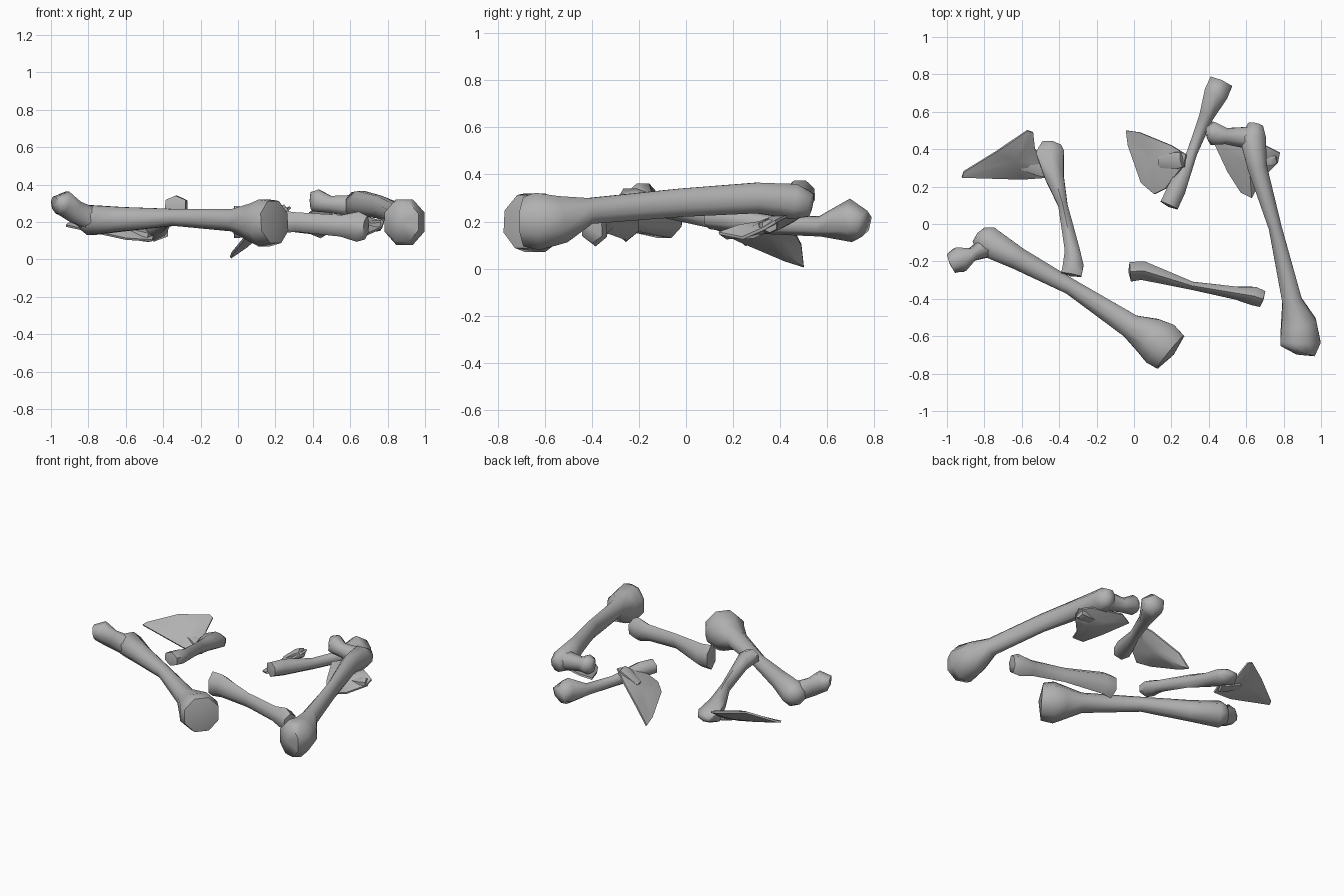
import bpy, bmesh, math
from mathutils import Vector

old = bpy.data.objects.get("Cube")
if old:
    bpy.data.objects.remove(old, do_unlink=True)

bone_grey = bpy.data.materials.new("bone_grey")
bone_grey.use_nodes = True
GREY = (0.44, 0.44, 0.44, 1)
bone_grey.diffuse_color = GREY
bone_grey.node_tree.nodes["Principled BSDF"].inputs["Base Color"].default_value = GREY


def finish(name, bm, angle):
    bmesh.ops.recalc_face_normals(bm, faces=bm.faces)
    mesh = bpy.data.meshes.new(name)
    bm.to_mesh(mesh)
    bm.free()
    mesh.materials.append(bone_grey)
    ob = bpy.data.objects.new(name, mesh)
    bpy.context.collection.objects.link(ob)
    bpy.ops.object.select_all(action='DESELECT')
    ob.select_set(True)
    bpy.context.view_layer.objects.active = ob
    bpy.ops.object.shade_smooth_by_angle(angle=math.radians(angle))


def loft(bm, stations, sides=8):
    """Skin rings along a path; each station is x, y, z, half width, half height."""
    pts = [Vector(s[:3]) for s in stations]
    rings = []
    for i, s in enumerate(stations):
        t = (pts[min(i + 1, len(pts) - 1)] - pts[max(i - 1, 0)]).normalized()
        side = t.cross(Vector((0, 0, 1))).normalized()
        up = side.cross(t)
        ring = []
        for k in range(sides):
            a = math.tau * (k + 0.5) / sides
            fit = 1 / math.cos(math.pi / sides)
            ring.append(bm.verts.new(pts[i] + fit * (side * s[3] * math.cos(a) + up * s[4] * math.sin(a))))
        rings.append(ring)
    for a, b in zip(rings, rings[1:]):
        for k in range(sides):
            j = (k + 1) % sides
            bm.faces.new((a[k], a[j], b[j], b[k]))
    # Low domes close both ends
    for ring, p, q, s in ((rings[0], pts[0], pts[1], stations[0]),
                          (rings[-1], pts[-1], pts[-2], stations[-1])):
        tip = bm.verts.new(p + (p - q).normalized() * 0.2 * s[3])
        for k in range(sides):
            bm.faces.new((ring[k], ring[(k + 1) % sides], tip))


def bone(name, *paths, sides=8):
    bm = bmesh.new()
    for path in paths:
        loft(bm, path, sides)
    finish(name, bm, 65)


def blade(name, outline, bulge, socket):
    """Thin shoulder blade with a raised middle and a thick joint socket."""
    bm = bmesh.new()
    pts = [Vector(p) for p in outline]
    mid = sum(pts, Vector()) / len(pts)
    normal = Vector()
    for a, b in zip(pts, pts[1:] + pts[:1]):
        normal += (a - mid).cross(b - mid)
    normal.normalize()
    n = len(pts)
    rims = []
    for s in (-1, 1):
        rim = [bm.verts.new(p + normal * s * 0.006) for p in pts]
        inner = [bm.verts.new(p.lerp(mid, 0.5) + normal * s * bulge) for p in pts]
        centre = bm.verts.new(mid + normal * s * bulge * 1.1)
        for k in range(n):
            j = (k + 1) % n
            bm.faces.new((rim[k], rim[j], inner[j], inner[k]))
            bm.faces.new((inner[k], inner[j], centre))
        rims.append(rim)
    for k in range(n):
        j = (k + 1) % n
        bm.faces.new((rims[0][k], rims[0][j], rims[1][j], rims[1][k]))
    loft(bm, socket, 6)
    finish(name, bm, 45)


# Thigh bones: shaft with knee end, then the hip head on its neck
bone("right_thigh_bone",
     [(-.83, -.055, .21, .05, .05), (-.79, -.09, .21, .083, .08), (-.62, -.185, .215, .06, .065),
      (-.34, -.335, .225, .043, .045), (-.02, -.545, .21, .065, .06), (.08, -.6, .2, .105, .1),
      (.14, -.64, .195, .125, .125), (.195, -.685, .2, .113, .113)],
     [(-.975, -.21, .29, .055, .045), (-.93, -.19, .3, .068, .065),
      (-.87, -.165, .255, .033, .06), (-.77, -.115, .21, .06, .06)])
bone("left_thigh_bone",
     [(.65, .53, .27, .04, .05), (.635, .46, .285, .07, .075), (.66, .3, .3, .052, .065),
      (.755, -.02, .28, .035, .06), (.845, -.41, .245, .053, .055), (.88, -.53, .21, .095, .1),
      (.89, -.63, .2, .108, .122), (.875, -.68, .2, .095, .105)],
     [(.39, .48, .315, .035, .045), (.42, .485, .315, .062, .06),
      (.49, .47, .295, .043, .045), (.62, .46, .285, .06, .06)])

# Smaller limb bones
bone("right_arm_bone",
     [(-.44, .435, .15, .05, .022), (-.45, .385, .15, .075, .048), (-.425, .25, .18, .05, .045),
      (-.38, .1, .22, .025, .04), (-.33, -.14, .27, .04, .038), (-.325, -.22, .29, .055, .045),
      (-.335, -.27, .295, .055, .04)], sides=6)
bone("centre_arm_bone",
     [(-.02, -.255, .2, .053, .075), (.05, -.25, .2, .05, .07), (.31, -.33, .2, .022, .045),
      (.55, -.37, .18, .035, .05), (.64, -.385, .175, .05, .07), (.685, -.4, .17, .045, .055)],
     sides=6)
bone("left_arm_bone",
     [(.465, .757, .19, .063, .05), (.44, .7, .205, .065, .08), (.385, .57, .18, .038, .038),
      (.31, .38, .185, .028, .035), (.225, .18, .215, .05, .05), (.188, .1, .22, .05, .045)],
     sides=6)

# Shoulder blades
blade("right_shoulder_blade",
      [(-.92, .25, .18), (-.91, .28, .19), (-.74, .385, .25), (-.57, .5, .25), (-.54, .49, .24),
       (-.53, .4, .18), (-.45, .32, .13), (-.46, .25, .1), (-.6, .24, .11)], .022,
      [(-.6, .33, .16, .04, .02), (-.5, .3, .13, .045, .03), (-.47, .29, .125, .04, .028)])
blade("centre_shoulder_blade",
      [(-.04, .5, .01), (.03, .49, .1), (.2, .42, .23), (.28, .37, .28), (.27, .32, .27),
       (.17, .19, .2), (.11, .16, .15), (.04, .22, .12), (-.03, .42, .035)], .022,
      [(.14, .33, .19, .03, .02), (.23, .34, .25, .045, .03), (.26, .345, .265, .04, .028)])
blade("left_shoulder_blade",
      [(.42, .45, .2), (.5, .48, .22), (.7, .42, .22), (.78, .38, .2), (.77, .33, .17),
       (.68, .24, .13), (.63, .14, .15), (.57, .17, .13), (.5, .28, .16)], .025,
      [(.65, .34, .18, .035, .02), (.73, .35, .18, .04, .028), (.76, .355, .182, .03, .025)])
